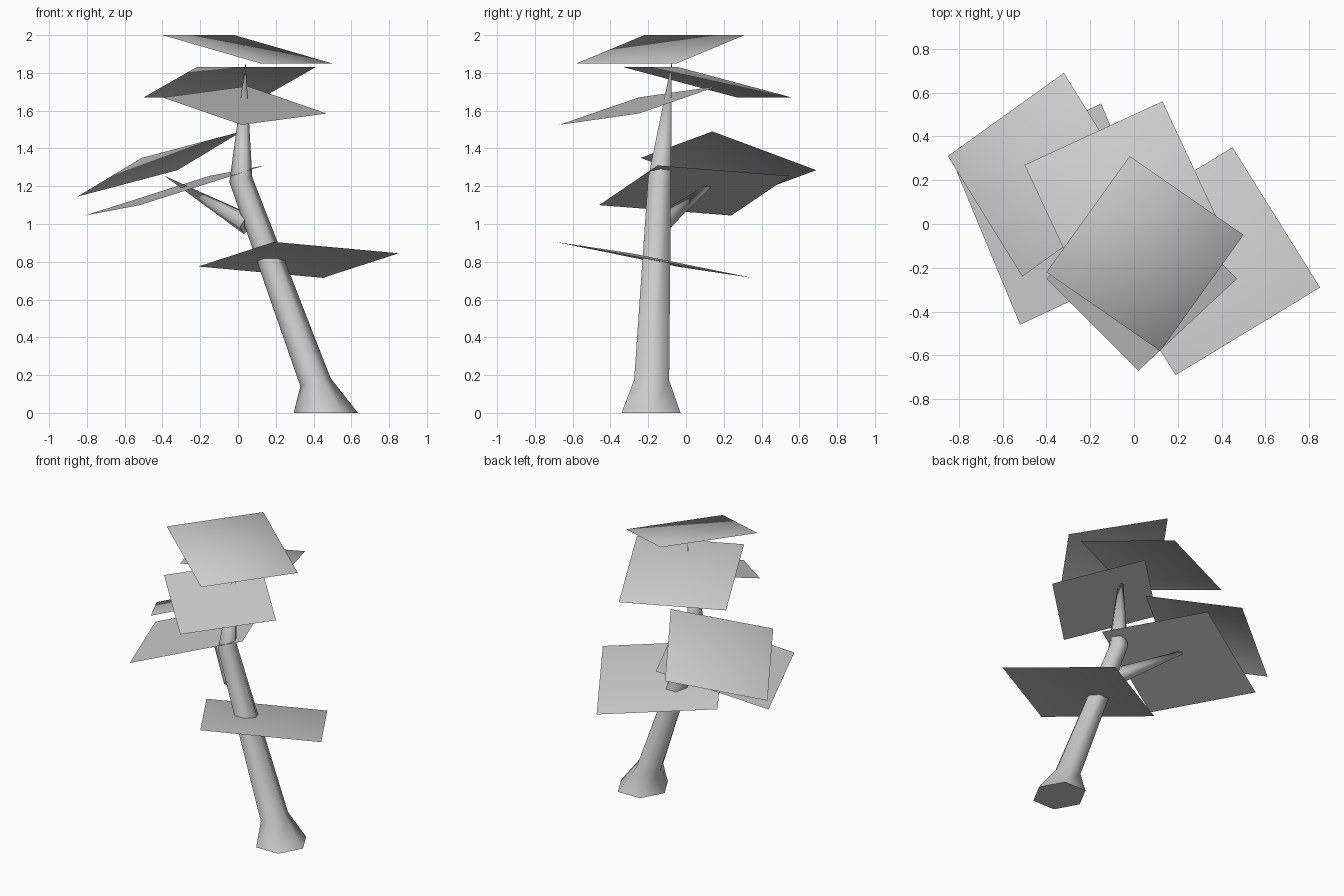
import bpy
import math
from mathutils import Vector

cube = bpy.data.objects.get("Cube")
if cube:
    bpy.data.objects.remove(cube, do_unlink=True)

grey = bpy.data.materials.new("light_grey")
grey.use_nodes = True
colour = (0.6, 0.6, 0.6, 1)
grey.diffuse_color = colour
grey.node_tree.nodes["Principled BSDF"].inputs["Base Color"].default_value = colour


def add_mesh(name, verts, faces):
    mesh = bpy.data.meshes.new(name)
    mesh.from_pydata(verts, [], faces)
    mesh.materials.append(grey)
    mesh.update()
    obj = bpy.data.objects.new(name, mesh)
    bpy.context.collection.objects.link(obj)
    return obj


def limb(name, rings, tip, sides):
    """Tapering limb: rings of (centre, axis, x radius, y radius), closed by a tip."""
    verts = []
    for centre, axis, rx, ry in rings:
        turn = Vector((0, 0, 1)).rotation_difference(Vector(axis))
        for i in range(sides):
            a = math.tau * i / sides
            verts.append(Vector(centre) + turn @ Vector((rx * math.cos(a), ry * math.sin(a), 0)))
    verts.append(Vector(tip))
    faces = [list(reversed(range(sides)))]
    for r in range(len(rings) - 1):
        for i in range(sides):
            j, a, b = (i + 1) % sides, r * sides, (r + 1) * sides
            faces.append((a + i, a + j, b + j, b + i))
    top = (len(rings) - 1) * sides
    for i in range(sides):
        faces.append((top + i, top + (i + 1) % sides, len(verts) - 1))
    obj = add_mesh(name, verts, faces)
    for f in obj.data.polygons:
        f.use_smooth = f.index > 0
    return obj


# Leaning trunk with a flared foot
limb("trunk", [
    ((0.465, -0.185, 0), (0, 0, 1), 0.17, 0.18),
    ((0.41, -0.182, 0.163), (-0.27, 0.01, 1), 0.083, 0.107),
    ((0.015, -0.14, 1.235), (-0.22, 0.05, 1), 0.062, 0.07),
], (0.04, -0.075, 1.86), 6)

# Side branch
root, end = Vector((0.05, -0.13, 1.0)), Vector((-0.39, 0.19, 1.255))
limb("side_branch", [(root, end - root, 0.058, 0.058)], end, 5)


def leaf(name, a, b, c, bulge):
    """Flat sheet from three corners, with normals fanned out for soft shading."""
    a, b, c = Vector(a), Vector(b), Vector(c)
    corners = [a, b, c, a + c - b]
    normal = (b - a).cross(c - b).normalized()
    order = (0, 1, 2, 3)
    if normal.z < 0:
        normal, order = -normal, (3, 2, 1, 0)
    obj = add_mesh(name, corners, [order])
    centre = (a + c) / 2
    mesh = obj.data
    mesh.polygons[0].use_smooth = True
    mesh.normals_split_custom_set_from_vertices(
        [(normal + bulge * (p - centre).normalized()).normalized() for p in corners])


# Leaf sheets, from the top down
leaf("crown_leaf", (-0.02, 0.31, 2), (-0.40, -0.22, 2), (0.12, -0.58, 1.85), 0.5)
leaf("upper_back_leaf", (-0.50, 0.27, 1.67), (0.13, 0.56, 1.67), (0.41, -0.04, 1.83), 0.3)
leaf("upper_front_leaf", (-0.40, -0.25, 1.67), (0.02, -0.67, 1.525), (0.47, -0.25, 1.585), 0)
leaf("branch_end_leaf", (-0.51, -0.24, 1.35), (-0.85, 0.31, 1.145), (-0.32, 0.69, 1.285), 0.3)
leaf("branch_middle_leaf", (-0.52, -0.46, 1.10), (-0.81, 0.24, 1.045), (-0.15, 0.55, 1.255), 0)
leaf("lower_leaf", (0.45, 0.35, 0.715), (0.85, -0.29, 0.845), (0.19, -0.69, 0.905), 0.15)
